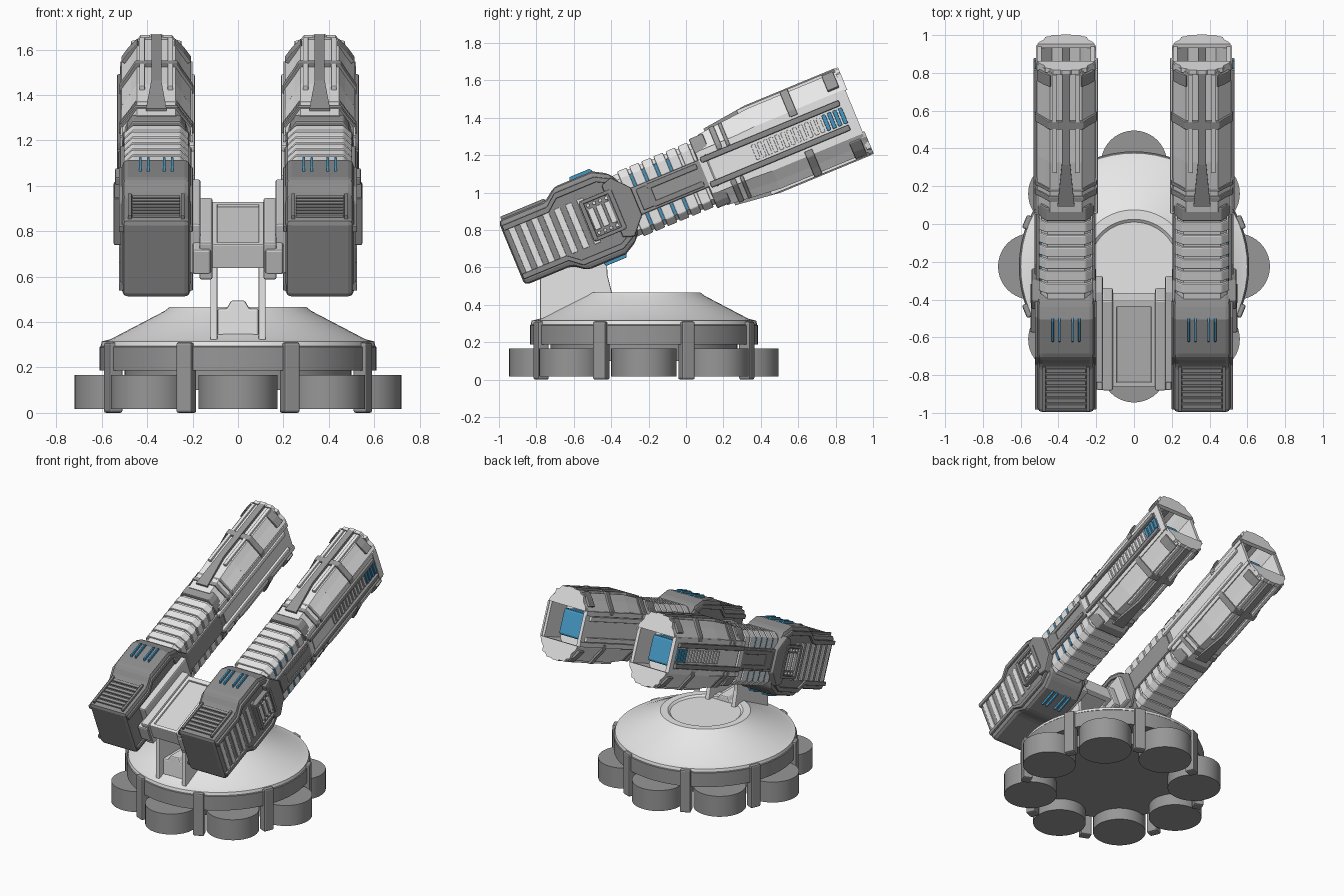
import bpy, bmesh, math
from mathutils import Matrix

if "Cube" in bpy.data.objects:
    bpy.data.objects.remove(bpy.data.objects["Cube"])

TILT = math.radians(22.5)
GUN_ORIGIN = (0, -0.376, 0.907)     # barrel axis passes through here
BASE_Y = -0.225
GX = 0.36                           # x of the right gun's centre


def material(name, rgb):
    m = bpy.data.materials.new(name)
    m.diffuse_color = (*rgb, 1)
    m.use_nodes = True
    m.node_tree.nodes["Principled BSDF"].inputs["Base Color"].default_value = m.diffuse_color
    return m


LIGHT = material("light grey", (0.80, 0.80, 0.80))
MID = material("mid grey", (0.68, 0.68, 0.68))
STEEL = material("steel grey", (0.31, 0.31, 0.31))
DARK = material("dark grey", (0.26, 0.26, 0.26))
BLUE = material("blue", (0.06, 0.32, 0.56))


def finish(name, bm, mat, gun=False, mirror="", bevel=0.0, smooth=False, ramp=False):
    bmesh.ops.recalc_face_normals(bm, faces=bm.faces)
    if ramp:                        # lower the rear end towards the barrel axis
        for v in bm.verts:
            if v.co.y < .7:
                v.co.z *= .88
    if smooth:
        for f in bm.faces:
            f.smooth = True
        for e in bm.edges:
            e.smooth = e.calc_face_angle(0) < math.radians(30)
    me = bpy.data.meshes.new(name)
    bm.to_mesh(me)
    bm.free()
    me.materials.append(mat)
    ob = bpy.data.objects.new(name, me)
    bpy.context.collection.objects.link(ob)
    if gun:
        ob.location = GUN_ORIGIN
        ob.rotation_euler = (TILT, 0, 0)
    if bevel:
        b = ob.modifiers.new("bevel", "BEVEL")
        b.width, b.segments, b.limit_method = bevel, 2, "ANGLE"
    if mirror:
        m = ob.modifiers.new("mirror", "MIRROR")
        m.use_axis = ["X" in mirror, False, "Z" in mirror]
        m.use_mirror_merge = False
    return ob


def add_prism(bm, axis, pts, a, b):
    """Extrude a 2D outline along an axis from a to b."""
    def place(p, t):
        return {"x": (t, p[0], p[1]), "y": (p[0], t, p[1]), "z": (p[0], p[1], t)}[axis]
    lo = [bm.verts.new(place(p, a)) for p in pts]
    hi = [bm.verts.new(place(p, b)) for p in pts]
    n = len(pts)
    bm.faces.new(lo)
    bm.faces.new(hi[::-1])
    for i in range(n):
        bm.faces.new((lo[i], hi[i], hi[(i + 1) % n], lo[(i + 1) % n]))


def prisms(name, mat, axis, pts, spans, **kw):
    bm = bmesh.new()
    for a, b in spans:
        add_prism(bm, axis, pts, a, b)
    return finish(name, bm, mat, **kw)


def boxes(name, mat, items, **kw):
    bm = bmesh.new()
    for x0, x1, y0, y1, z0, z1 in items:
        add_prism(bm, "z", [(x0, y0), (x1, y0), (x1, y1), (x0, y1)], z0, z1)
    return finish(name, bm, mat, **kw)


def lathe(name, mat, profile, n=64):
    bm = bmesh.new()
    vs = [bm.verts.new((r, 0, z)) for r, z in profile]
    es = [bm.edges.new(p) for p in zip(vs, vs[1:])]
    bmesh.ops.spin(bm, geom=vs + es, axis=(0, 0, 1), cent=(0, 0, 0), angle=2 * math.pi, steps=n)
    bmesh.ops.remove_doubles(bm, verts=bm.verts, dist=1e-5)
    ob = finish(name, bm, mat, smooth=True)
    ob.location.y = BASE_Y


def flip(pts):
    """Complete an upper outline with its lower mirror image."""
    return pts + [(x, -z) for x, z in reversed(pts)]


def across(half):
    """Mirror a half outline about the gun's centre line."""
    return [(GX - x, z) for x, z in half] + [(GX + x, z) for x, z in reversed(half)]


def section(half):
    return flip(across(half))


# ---- base ----
lathe("dome", LIGHT, [(0, .455), (.235, .455), (.25, .467), (.30, .467), (.325, .448),
                      (.56, .325), (.60, .315), (.605, .295), (0, .295)])
lathe("base_ring", STEEL, [(0, .30), (.597, .30), (.610, .29), (.610, .187), (.5, .187), (.5, .10), (0, .10)])
bm_feet, bm_posts = bmesh.new(), bmesh.new()
for i in range(8):
    a = i * math.pi / 4
    bmesh.ops.create_cone(bm_feet, cap_ends=True, segments=40, radius1=.175, radius2=.175, depth=.15,
                          matrix=Matrix.Translation((.545 * math.cos(a), .545 * math.sin(a), .092)))
    rot = Matrix.Rotation(a + math.pi / 8, 4, "Z")
    bmesh.ops.create_cube(bm_posts, size=1, matrix=rot @ Matrix.Translation((.595, 0, .155))
                          @ Matrix.Diagonal((.065, .075, .31, 1)))
finish("foot_drums", bm_feet, STEEL, smooth=True).location.y = BASE_Y
finish("base_posts", bm_posts, STEEL, bevel=.01).location.y = BASE_Y

# ---- neck and cross mount ----
prisms("neck_plates", LIGHT, "x", [(-.78, .32), (-.39, .44), (-.40, .48), (-.42, .56), (-.43, .84), (-.78, .70)],
       [(.09, .122)], mirror="X", bevel=.006)
prisms("neck_saddle", LIGHT, "y", [(-.09, .34), (-.09, .46), (-.05, .46), (-.03, .495), (.03, .495),
                                   (.05, .46), (.09, .46), (.09, .34)], [(-.74, -.43)], bevel=.008)
boxes("mount_slab", MID, [(-.11, .11, -.50, -.03, -.07, .022)], gun=True, bevel=.005)
boxes("mount_rim", LIGHT, [(-.11, .11, -.515, -.49, -.08, .035), (-.11, .11, -.055, -.02, -.08, .035),
                           (.09, .115, -.515, -.02, -.08, .035), (-.115, -.09, -.515, -.02, -.08, .035)],
      gun=True, bevel=.005)
boxes("mount_shoulders", MID, [(.112, .17, -.53, -.01, -.13, .05), (.165, .22, -.46, .06, -.13, .11),
                               (.12, .20, -.54, -.42, -.10, .02)], gun=True, mirror="X", bevel=.01)

# ---- rear housing ----
G = dict(gun=True, mirror="X")
GZ = dict(gun=True, mirror="XZ")
prisms("rear_housing", DARK, "x", flip([(-.603, .187), (-.33, .187), (-.26, .24), (-.04, .24), (.04, .195), (.10, .09)]),
       [(.21, .51)], bevel=.025, **G)
boxes("grille_slats", STEEL, [(.255, .465, y, y + .022, .18, .198) for y in [-.57 + .034 * i for i in range(7)]],
      bevel=.003, **G)
boxes("grille_frame", DARK, [(.235, .252, -.585, -.33, .17, .203), (.468, .485, -.585, -.33, .17, .203)],
      bevel=.004, **G)
loops = [(-.18, .22), (-.16, .257), (-.045, .257), (-.025, .22)]
prisms("blue_loops", BLUE, "x", loops, [(GX + d - .006, GX + d + .006) for d in (-.07, -.035, .035, .07)],
       bevel=.003, **GZ)
boxes("side_slats", LIGHT, [(.50, .517, y, y + .036, -.128, .128) for y in [-.57 + .066 * i for i in range(7)]],
      bevel=.004, **G)
path = [(-.595, .155), (-.335, .155), (-.27, .208), (-.04, .208), (.03, .17)]
trim = path + [(y, z - .03) for y, z in reversed(path)]
prisms("side_trim", DARK, "x", trim, [(.50, .525), (.199, .215)], bevel=.005, **GZ)
prisms("front_cheek", DARK, "x", flip([(-.02, .15), (.04, .17), (.12, .08)]), [(.49, .542), (.20, .22)], bevel=.008, **G)

# side hatch with slats and bolts
hy = -.075
boxes("hatch_frame", DARK, [(.50, .530, hy - .09, hy + .09, -.115, .115),
                            (.50, .548, hy - .095, hy - .07, -.11, .11), (.50, .548, hy + .07, hy + .095, -.11, .11),
                            (.50, .546, hy - .09, hy + .09, .095, .115), (.50, .546, hy - .09, hy + .09, -.115, -.095)],
      bevel=.005, **G)
boxes("hatch_slats", LIGHT, [(.52, .540, y, y + .034, -.06, .06) for y in (hy - .065, hy - .017, hy + .031)],
      bevel=.004, **G)
boxes("hatch_bolts", LIGHT, [(.52, .541, y, y + .018, .070, .088) for y in [hy - .062 + .035 * i for i in range(4)]],
      bevel=.003, **GZ)

# ---- ribbed neck of the gun ----
prisms("rib_core", LIGHT, "y", section([(.132, .08), (.132, .145), (.098, .175)]), [(.03, .53)], **G)
ribs = [.085 + .07 * i for i in range(6)]
prisms("neck_ribs", LIGHT, "y", section([(.143, .08), (.143, .15), (.105, .187)]),
       [(y, y + .055) for y in ribs], bevel=.006, **G)
boxes("blue_rib_lights", BLUE, [(.47, .5, y + .056, y + .069, .08, .148) for y in ribs[:4]], **GZ)
boxes("neck_arm", STEEL, [(.49, .520, .08, .52, -.078, .078), (.205, .23, .08, .52, -.078, .078)], bevel=.008, **G)
boxes("neck_arm_pad", DARK, [(.51, .528, .20, .49, .035, .065), (.51, .526, .14, .22, -.06, .06)], bevel=.005, **GZ)
prisms("barrel_collar", STEEL, "y", section([(.147, .11), (.128, .165), (.105, .20)]), [(.505, .585)], bevel=.008, **G)

# ---- barrel shell, hollow at the muzzle ----
shell = section([(.153, .128), (.112, .188), (.085, .232)])
prisms("barrel_rear_shell", LIGHT, "y", shell, [(.56, .86)], ramp=True, **G)
bm = bmesh.new()
add_prism(bm, "y", shell, .855, 1.375)
bmesh.ops.recalc_face_normals(bm, faces=bm.faces)
end = max(bm.faces, key=lambda f: f.calc_center_median().y)
bmesh.ops.inset_individual(bm, faces=[end], thickness=.024, depth=0)
bmesh.ops.inset_individual(bm, faces=[end], thickness=.001, depth=-.2)
finish("barrel_shell", bm, LIGHT, **G)
boxes("muzzle_core", BLUE, [(GX - .085, GX + .085, 1.15, 1.285, -.09, .09)], bevel=.015, **G)
lip = across([(.15, .12), (.14, .15), (.115, .18), (.11, .215), (.085, .222), (.07, .243), (.03, .243), (.02, .25)])
prisms("muzzle_lips", LIGHT, "y", lip, [(1.365, 1.39)], **GZ)

# side walls, rails and vents
boxes("barrel_side_frame", LIGHT, [(.508, .518, .53, 1.38, .09, .122), (.508, .52, .51, .55, 0, .12),
                                   (.508, .52, 1.335, 1.38, 0, .12), (.20, .21, .53, 1.38, .09, .122)], **GZ)
boxes("outer_rails", DARK, [(.505, .533, .52, 1.325, .055, .087)], bevel=.007, **GZ)
boxes("inner_rails", LIGHT, [(.190, .215, .50, 1.325, .055, .087)], bevel=.007, **GZ)
boxes("barrel_vents", LIGHT, [(.505, .522, y, y + .022, -.042, .042) for y in [.80 + .034 * i for i in range(12)]],
      bevel=.003, **G)
boxes("blue_vents", BLUE, [(.505, .524, y, y + .022, -.045, .045) for y in [1.208 + .032 * i for i in range(4)]],
      bevel=.003, **G)

# top and bottom spines, strips and clamps
bm = bmesh.new()
for w0, y0, w1, y1 in ((.045, .60, .022, .85), (.022, .85, .022, 1.37)):
    add_prism(bm, "z", [(GX - w0, y0), (GX + w0, y0), (GX + w1, y1), (GX - w1, y1)], .20, .252)
finish("barrel_fin", bm, STEEL, ramp=True, **GZ)
boxes("barrel_strips", LIGHT, [(GX + d - .012, GX + d + .012, .80, 1.36, .22, .246) for d in (-.062, .062)],
      bevel=.004, **GZ)
band = across([(.163, .10), (.163, .135), (.12, .200), (.092, .247)])
prisms("middle_clamp", STEEL, "y", band, [(1.05, 1.095)], bevel=.005, **GZ)
prisms("rear_clamps", STEEL, "y", band, [(.625, .655), (.68, .699)], bevel=.005, ramp=True, **GZ)
edge = [(.135, .145), (.155, .155), (.122, .203), (.085, .243), (.075, .225)]
for side in (-1, 1):
    prisms("muzzle_pad_" + ("outer" if side > 0 else "inner"), STEEL, "y",
           [(GX + side * x, z) for x, z in edge], [(1.29, 1.355)], bevel=.005, **GZ)
